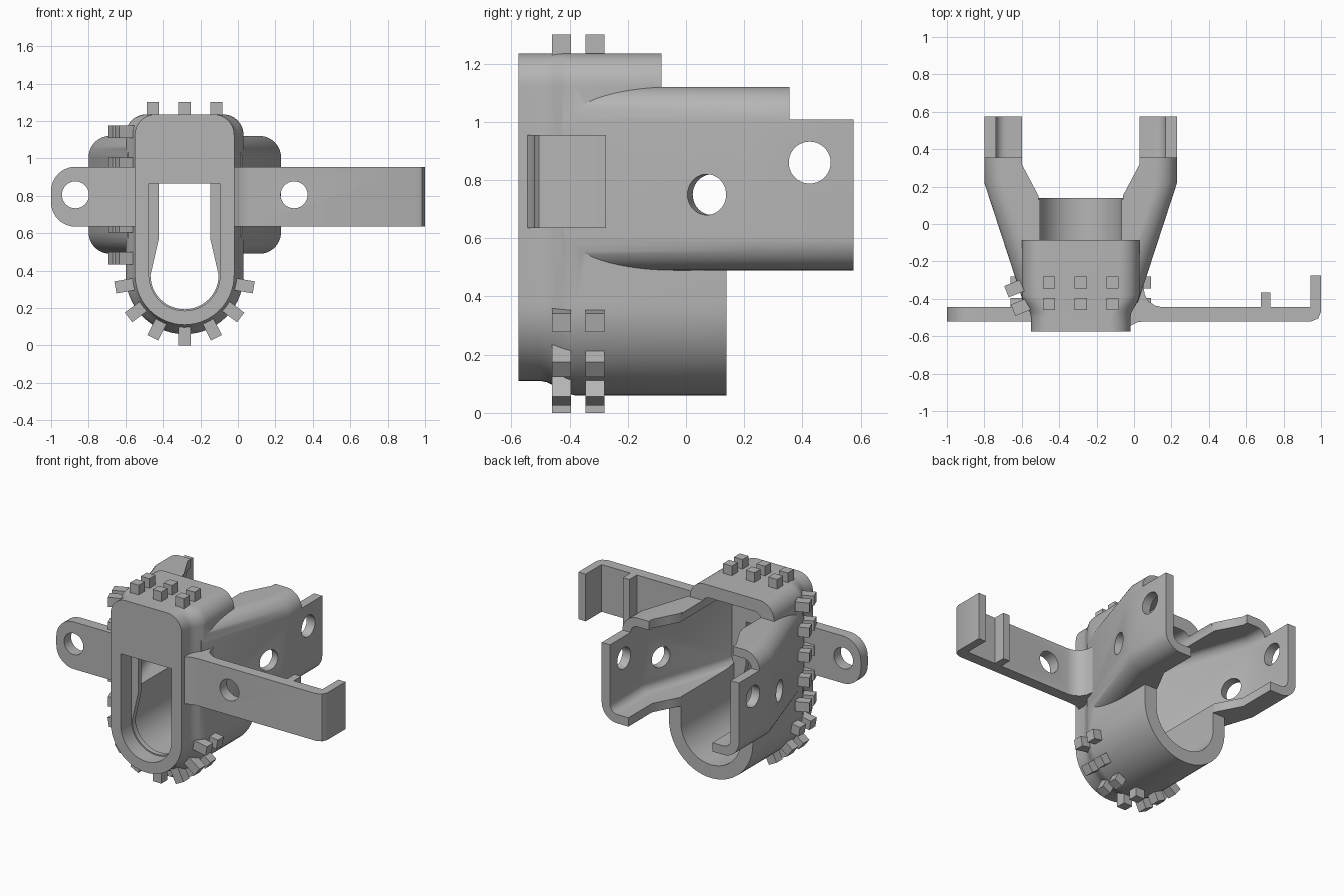
import bpy, bmesh, math
from mathutils import Matrix, Vector

if "Cube" in bpy.data.objects:
    bpy.data.objects.remove(bpy.data.objects["Cube"])

CX = -0.285          # mid plane of the housing
ARC_Z = 0.375        # centre of the rounded bottom

grey = bpy.data.materials.new("plain grey")
grey.use_nodes = True
grey.diffuse_color = (0.46, 0.46, 0.46, 1)
grey.node_tree.nodes["Principled BSDF"].inputs["Base Color"].default_value = (0.46, 0.46, 0.46, 1)


def finish(name, bm):
    bmesh.ops.recalc_face_normals(bm, faces=bm.faces)
    me = bpy.data.meshes.new(name)
    bm.to_mesh(me)
    bm.free()
    me.materials.append(grey)
    ob = bpy.data.objects.new(name, me)
    bpy.context.collection.objects.link(ob)
    return ob


def loft(name, sections):
    """Closed solid through a list of equal point loops."""
    bm = bmesh.new()
    loops = [[bm.verts.new(p) for p in s] for s in sections]
    for a, b in zip(loops, loops[1:]):
        for i in range(len(a)):
            j = (i + 1) % len(a)
            bm.faces.new((a[i], a[j], b[j], b[i]))
    bm.faces.new(loops[0])
    bm.faces.new(loops[-1])
    bmesh.ops.remove_doubles(bm, verts=bm.verts, dist=0.0002)
    return finish(name, bm)


def rounded(half, z0, z1, r0, r1, n=14):
    """Box profile in x and z with bottom radius r0 and top radius r1."""
    pts = []
    for sx, z, r, start in ((1, z0 + r0, r0, -90), (1, z1 - r1, r1, 0),
                            (-1, z1 - r1, r1, 90), (-1, z0 + r0, r0, 180)):
        for k in range(n + 1):
            a = math.radians(start + 90 * k / n)
            pts.append((sx * (half - r) + r * math.cos(a), z + r * math.sin(a)))
    return pts


def along_y(name, stations):
    return loft(name, [[(CX + x, y, z) for x, z in prof] for y, prof in stations])


def plan(name, pts, z0, z1):
    return loft(name, [[(x, y, z) for x, y in pts] for z in (z0, z1)])


def box(name, lo, hi):
    return plan(name, [(lo[0], lo[1]), (hi[0], lo[1]), (hi[0], hi[1]), (lo[0], hi[1])], lo[2], hi[2])


def rod(name, pos, axis, r, length):
    bm = bmesh.new()
    m = Matrix.Translation(pos) @ Vector(axis).to_track_quat("Z", "Y").to_matrix().to_4x4()
    bmesh.ops.create_cone(bm, cap_ends=True, segments=40, radius1=r, radius2=r, depth=length, matrix=m)
    return finish(name, bm)


def combine(ob, other, op):
    mod = ob.modifiers.new(op, "BOOLEAN")
    mod.operation, mod.object, mod.solver = op, other, "EXACT"
    bpy.context.view_layer.update()
    me = bpy.data.meshes.new_from_object(ob.evaluated_get(bpy.context.evaluated_depsgraph_get()))
    ob.modifiers.clear()
    ob.data = me
    bpy.data.objects.remove(other)


def cut(ob, other):
    combine(ob, other, "DIFFERENCE")


def arch(half, top=1.235, r=0.11):
    return rounded(half, ARC_Z - half, top, half, r)


# Housing: arched tube with a narrower nose, upper part shorter than the trough
flare = [(-0.50 + 0.12 * t, 0.265 + 0.05 * (3 * t * t - 2 * t ** 3)) for t in (0, .2, .4, .6, .8, 1)]
housing = along_y("housing", [(-0.575, arch(0.265))] + [(y, arch(h)) for y, h in flare] + [(0.14, arch(0.315))])
cut(housing, box("cutter", (-1, -0.085, 0.52), (1, 0.3, 1.5)))

# Flared arms, as one solid before hollowing
arm = lambda h: rounded(h, 0.49, 1.12, 0.115, 0.115)
combine(housing, along_y("arms", [(-0.42, arm(0.306)), (0.22, arm(0.515)), (0.575, arm(0.515))]), "UNION")

# Main bore and the widening gap between the arm flanges
cut(housing, along_y("cutter", [(-0.43, arch(0.225, 1.15, 0.06)), (0.16, arch(0.225, 1.15, 0.06))]))
gap = [(0.225, 0.13), (0.225, 0.15), (0.315, 0.32), (0.315, 0.7)]
cut(housing, plan("cutter", [(CX + x, y) for x, y in gap] + [(CX - x, y) for x, y in reversed(gap)], 0.42, 1.3))

# Channels inside the arms
inner = lambda h: rounded(h, 0.55, 1.06, 0.055, 0.055, 8)
cut(housing, along_y("cutter", [(-0.43, inner(0.241)), (0.22, inner(0.453)), (0.7, inner(0.453))]))
cut(housing, box("cutter", (-1, 0.355, 1.008), (1, 0.8, 1.3)))

# Stepped front slot: wide recess, then a narrower keyhole
cut(housing, along_y("cutter", [(y, rounded(0.19, 0.185, 0.865, 0.19, 0)) for y in (-0.7, -0.465)]))
keyhole = [(0.182 * math.cos(a), ARC_Z + 0.182 * math.sin(a))
           for a in (math.radians(180 + 180 * k / 24) for k in range(25))]
keyhole += [(0.1375, 0.57), (0.1375, 0.865), (-0.1375, 0.865), (-0.1375, 0.57)]
cut(housing, along_y("cutter", [(y, keyhole) for y in (-0.5, -0.38)]))

# Bolt holes in both arms
for s in (-1, 1):
    cut(housing, rod("cutter", (CX + s * 0.44, 0.08, 0.75), (s * 0.95, -0.31, 0), 0.07, 0.3))
    cut(housing, rod("cutter", (CX + s * 0.49, 0.425, 0.86), (1, 0, 0), 0.072, 0.3))

# Long hooked bracket on the left side
hook = plan("hook_bracket", [
    (-0.03, -0.55), (-0.01, -0.54), (0.02, -0.525), (0.06, -0.52), (0.95, -0.52), (0.985, -0.505), (1, -0.47),
    (1, -0.275), (0.945, -0.275), (0.945, -0.445), (0.73, -0.445), (0.73, -0.365), (0.68, -0.365),
    (0.68, -0.445), (0.15, -0.445), (0.115, -0.437), (0.08, -0.415), (0.058, -0.38), (0.05, -0.33),
    (0.005, -0.35), (-0.03, -0.445)], 0.635, 0.955)
cut(hook, rod("cutter", (0.3, -0.48, 0.805), (0, 1, 0), 0.072, 0.4))

# Short round-ended tab on the right side
tab_end = [(-0.87 + 0.13 * math.cos(a), z + 0.13 * math.sin(a))
           for z, a0 in ((0.825, 90), (0.765, 180))
           for a in (math.radians(a0 + 90 * k / 10) for k in range(11))]
tab = loft("side_tab", [[(x, y, z) for x, z in tab_end + [(-0.52, 0.635), (-0.52, 0.955)]]
                        for y in (-0.52, -0.445)])
cut(tab, rod("cutter", (-0.87, -0.48, 0.805), (0, 1, 0), 0.072, 0.4))

# Rows of small square studs around the housing
bm = bmesh.new()


def stud(pos, rot, height=0.1):
    m = Matrix.Translation(pos) @ rot @ Matrix.Diagonal((0.065, 0.065, height, 1))
    bmesh.ops.create_cube(bm, size=1, matrix=m)


for y in (-0.4275, -0.3125):
    for dx in (-0.17, 0, 0.17):
        stud((CX + dx, y, 1.25), Matrix())
    for deg in (-80, -53, -27, 0, 27, 53, 80):
        a = math.radians(deg)
        stud((CX + 0.325 * math.sin(a), y, ARC_Z - 0.325 * math.cos(a)), Matrix.Rotation(-a, 4, "Y"))
for x, y in ((-0.605, -0.445), (-0.64, -0.345)):
    for k in range(5):
        stud((x, y, 1.142 - 0.169 * k),
             Matrix.Rotation(math.radians(22), 4, "Z") @ Matrix.Rotation(math.radians(-90), 4, "Y"), 0.09)
studs = finish("grip_studs", bm)

# Smooth the rounded parts and keep edges sharp
bpy.ops.object.select_all(action="DESELECT")
for ob in (housing, hook, tab):
    ob.select_set(True)
bpy.context.view_layer.objects.active = housing
bpy.ops.object.shade_smooth_by_angle(angle=math.radians(30))
